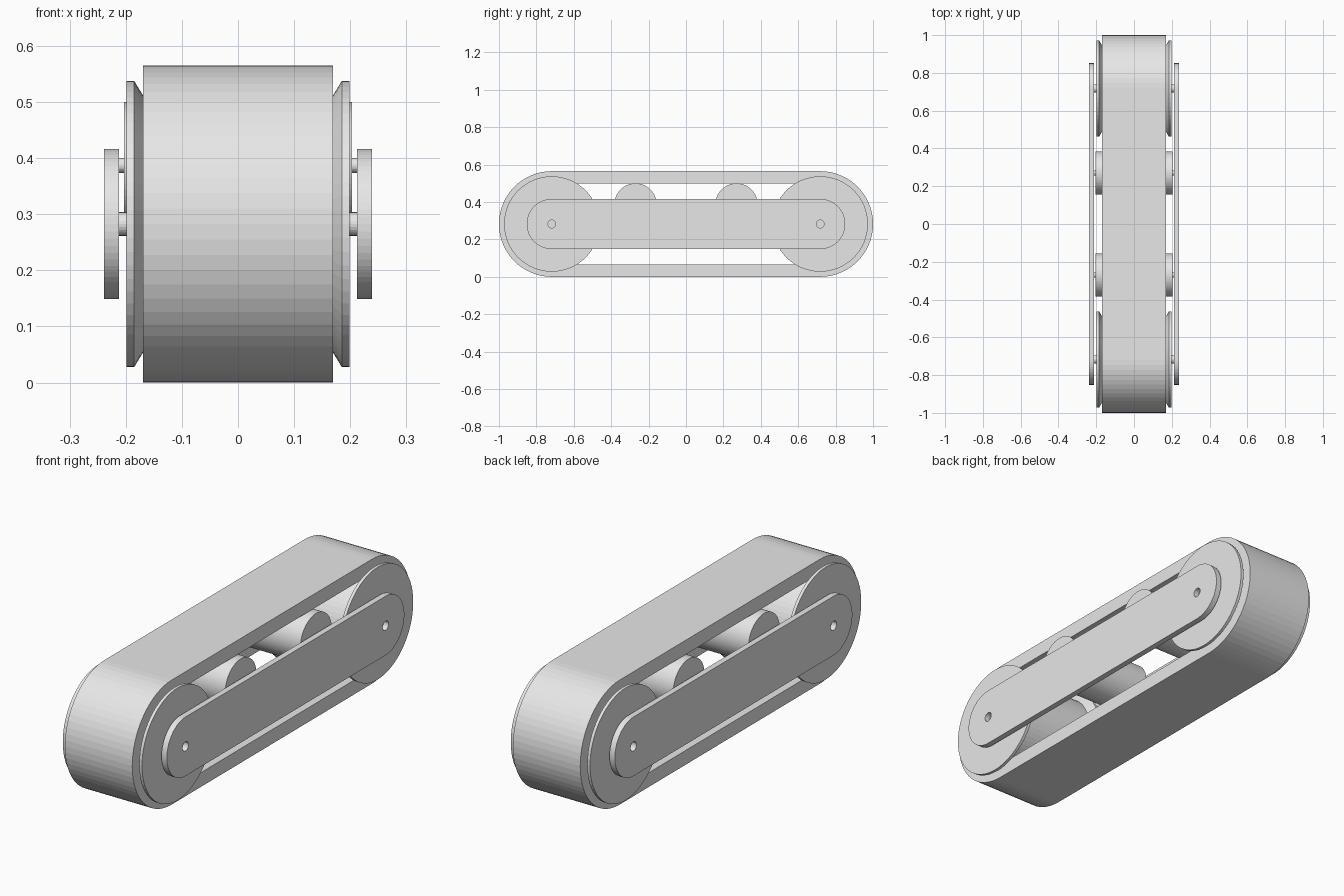
import bpy, bmesh
from math import sin, cos, pi
from mathutils import Matrix

cube = bpy.data.objects.get("Cube")
if cube:
    bpy.data.objects.remove(cube, do_unlink=True)

AXLE_Y, AXLE_Z = 0.7175, 0.2825   # centres of the end wheels
SEGMENTS = 64

grey = bpy.data.materials.new("light grey")
grey.use_nodes = True
grey.diffuse_color = (0.8, 0.8, 0.8, 1)
grey.node_tree.nodes["Principled BSDF"].inputs["Base Color"].default_value = (0.8, 0.8, 0.8, 1)


def add_object(name, mesh):
    mesh.name = name
    mesh.materials.clear()
    mesh.materials.append(grey)
    obj = bpy.data.objects.new(name, mesh)
    bpy.context.collection.objects.link(obj)
    return obj


def circle(cy, cz, r, n):
    return [(cy + r * cos(2 * pi * i / n), cz + r * sin(2 * pi * i / n)) for i in range(n)]


def capsule(half_length, r):
    """Outline with two straight sides and round ends."""
    half = SEGMENTS // 2
    pts = []
    for side, start in ((1, -pi / 2), (-1, pi / 2)):
        for i in range(half + 1):
            a = start + pi * i / half
            pts.append((side * half_length + r * cos(a), AXLE_Z + r * sin(a)))
    return pts


def extruded(name, outlines, x, half_width):
    """Extrude nested outlines, drawn in the y-z plane, along x."""
    curve = bpy.data.curves.new(name, 'CURVE')
    curve.dimensions = '2D'
    curve.fill_mode = 'BOTH'
    curve.extrude = half_width
    for outline in outlines:
        spline = curve.splines.new('POLY')
        spline.points.add(len(outline) - 1)
        for point, (y, z) in zip(spline.points, outline):
            point.co = (y, z, 0, 1)
        spline.use_cyclic_u = True
    temp = bpy.data.objects.new(name + "_outline", curve)
    mesh = bpy.data.meshes.new_from_object(temp)
    bpy.data.objects.remove(temp)
    bpy.data.curves.remove(curve)
    # Local x, y, z become world y, z, x
    mesh.transform(Matrix(((0, 0, 1, x), (1, 0, 0, 0), (0, 1, 0, 0), (0, 0, 0, 1))))
    bm = bmesh.new()
    bm.from_mesh(mesh)
    bmesh.ops.remove_doubles(bm, verts=bm.verts, dist=0.00001)
    bmesh.ops.recalc_face_normals(bm, faces=bm.faces)
    for f in bm.faces:
        f.smooth = False
    bm.to_mesh(mesh)
    bm.free()
    return add_object(name, mesh)


def turned(name, half_profile, y, z, n=SEGMENTS):
    """Turn a left-right symmetrical (x, radius) profile about the x direction."""
    profile = [(-x, r) for x, r in reversed(half_profile)] + half_profile
    bm = bmesh.new()
    rings = [[bm.verts.new((x, cy, cz)) for cy, cz in circle(y, z, r, n)] for x, r in profile]
    for a, b in zip(rings, rings[1:]):
        for i in range(n):
            j = (i + 1) % n
            bm.faces.new((a[i], a[j], b[j], b[i]))
    bm.faces.new(rings[0])
    bm.faces.new(rings[-1])
    bmesh.ops.recalc_face_normals(bm, faces=bm.faces)
    mesh = bpy.data.meshes.new(name)
    bm.to_mesh(mesh)
    bm.free()
    return add_object(name, mesh)


# Belt loop
extruded("belt", [capsule(AXLE_Y, 0.2825), capsule(AXLE_Y, 0.2175)], 0, 0.169)

# Side plates with a shaft hole at each end
for side, sign in (("left", 1), ("right", -1)):
    holes = [circle(s * AXLE_Y, AXLE_Z, 0.021, 24) for s in (-1, 1)]
    extruded(side + "_side_plate", [capsule(AXLE_Y, 0.134)] + holes, sign * 0.2255, 0.0135)

# Flanged wheels, support rollers and their shafts
for end, sign in (("front", -1), ("back", 1)):
    wheel_y, roller_y, roller_z = sign * AXLE_Y, sign * 0.27, 0.387
    turned(end + "_wheel", [(0.162, 0.217), (0.185, 0.255), (0.199, 0.255)], wheel_y, AXLE_Z)
    turned(end + "_wheel_shaft", [(0.214, 0.021)], wheel_y, AXLE_Z, 24)
    turned(end + "_roller", [(0.203, 0.113)], roller_y, roller_z)
    turned(end + "_roller_shaft", [(0.214, 0.0135)], roller_y, roller_z, 24)
